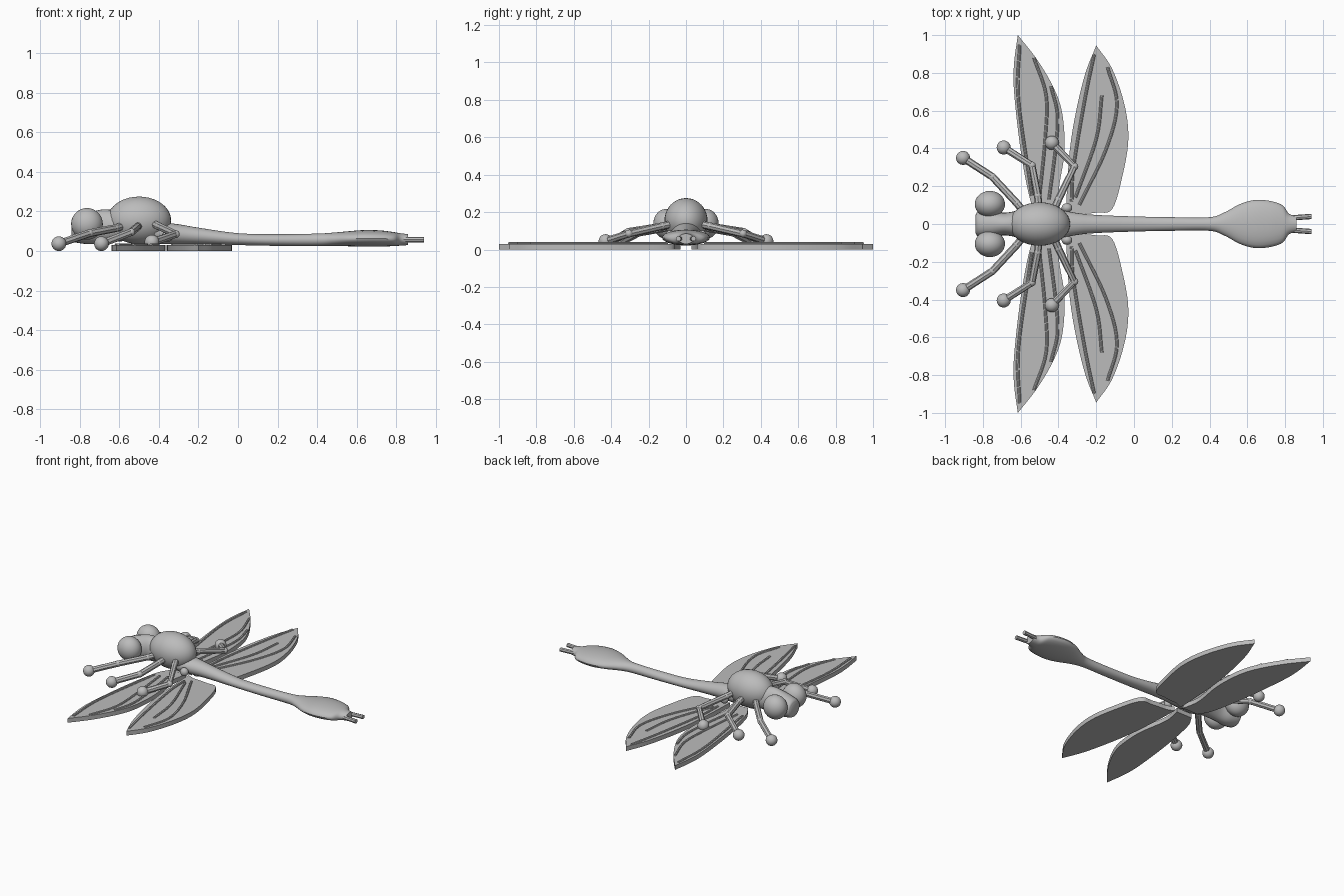
import bpy, bmesh, math
from mathutils import Vector

cube = bpy.data.objects.get("Cube")
if cube:
    bpy.data.objects.remove(cube, do_unlink=True)

grey = bpy.data.materials.new("plain grey")
grey.use_nodes = True
COLOUR = (0.5, 0.5, 0.5, 1)
grey.diffuse_color = COLOUR
grey.node_tree.nodes["Principled BSDF"].inputs["Base Color"].default_value = COLOUR


def finish(name, bm, angle=40):
    bmesh.ops.recalc_face_normals(bm, faces=bm.faces)
    mesh = bpy.data.meshes.new(name)
    bm.to_mesh(mesh)
    bm.free()
    mesh.materials.append(grey)
    obj = bpy.data.objects.new(name, mesh)
    bpy.context.collection.objects.link(obj)
    bpy.ops.object.select_all(action='DESELECT')
    obj.select_set(True)
    bpy.context.view_layer.objects.active = obj
    bpy.ops.object.shade_smooth_by_angle(angle=math.radians(angle))
    return obj


def ball(name, centre, radii):
    bm = bmesh.new()
    bmesh.ops.create_uvsphere(bm, u_segments=32, v_segments=20, radius=1)
    bmesh.ops.scale(bm, vec=radii, verts=bm.verts)
    bmesh.ops.translate(bm, vec=centre, verts=bm.verts)
    return finish(name, bm)


def spline(points, steps=6):
    """Smooth open path through the points."""
    p = [Vector(q) for q in points]
    p = [2 * p[0] - p[1]] + p + [2 * p[-1] - p[-2]]
    out = []
    for a, b, c, d in zip(p, p[1:], p[2:], p[3:]):
        for i in range(steps):
            t = i / steps
            out.append(0.5 * (2 * b + (c - a) * t + (2 * a - 5 * b + 4 * c - d) * t * t
                              + (3 * b - a - 3 * c + d) * t ** 3))
    return out + [p[-2]]


def loft(name, stations, sides=24):
    """Oval body along x; each station is x, half width, bottom, top."""
    bm = bmesh.new()
    rings = []
    for x, w, low, high in stations:
        rings.append([bm.verts.new((x, w * math.cos(a), (low + high) / 2 + (high - low) / 2 * math.sin(a)))
                      for a in (2 * math.pi * i / sides for i in range(sides))])
    for r, s in zip(rings, rings[1:]):
        for i in range(sides):
            j = (i + 1) % sides
            bm.faces.new((r[i], r[j], s[j], s[i]))
    bm.faces.new(rings[0])
    bm.faces.new(rings[-1])
    return finish(name, bm)


def tube(name, points, radius):
    curve = bpy.data.curves.new(name, 'CURVE')
    curve.dimensions = '3D'
    curve.bevel_depth = radius
    curve.bevel_resolution = 2
    curve.use_fill_caps = True
    line = curve.splines.new('POLY')
    line.points.add(len(points) - 1)
    for node, p in zip(line.points, points):
        node.co = (*p, 1)
    curve.materials.append(grey)
    obj = bpy.data.objects.new(name, curve)
    bpy.context.collection.objects.link(obj)
    bpy.ops.object.select_all(action='DESELECT')
    obj.select_set(True)
    bpy.context.view_layer.objects.active = obj
    bpy.ops.object.convert(target='MESH')
    bpy.ops.object.shade_smooth_by_angle(angle=math.radians(40))


def wing(name, lead, trail, side, height=0.03):
    """Flat slab between two edges that run from root to tip."""
    outline = spline(lead) + spline(trail)[::-1][1:]
    bm = bmesh.new()
    base = bm.faces.new([bm.verts.new((x, y * side, 0)) for x, y in outline])
    lifted = bmesh.ops.extrude_face_region(bm, geom=[base], use_keep_orig=True)
    top = [v for v in lifted["geom"] if isinstance(v, bmesh.types.BMVert)]
    bmesh.ops.translate(bm, vec=(0, 0, height), verts=top)
    finish(name, bm, 30)


# Wing edges and veins for one side
WINGS = {
    "front_wing": (
        [(-.50, .03), (-.55, .13), (-.60, .39), (-.635, .7), (-.635, .85), (-.615, 1)],
        [(-.38, .03), (-.40, .16), (-.37, .36), (-.37, .5), (-.39, .63), (-.44, .75), (-.52, .88), (-.615, 1)],
        [[(-.605, .95), (-.612, .66), (-.54, .15)],
         [(-.53, .88), (-.465, .68), (-.47, .45), (-.50, .15)],
         [(-.44, .73), (-.405, .58), (-.415, .4), (-.45, .13)]]),
    "hind_wing": (
        [(-.36, .03), (-.355, .18), (-.34, .39), (-.31, .58), (-.26, .79), (-.2, .945)],
        [(-.31, .05), (-.2, .06), (-.115, .08), (-.06, .26), (-.03, .45), (-.05, .63), (-.115, .82), (-.2, .945)],
        [[(-.21, .9), (-.26, .66), (-.32, .3), (-.33, .12)],
         [(-.14, .83), (-.09, .63), (-.15, .39), (-.29, .1)],
         [(-.17, .68), (-.2, .45), (-.31, .14)]]),
}

# Leg joints for one side: hip, knee, foot
LEGS = {
    "front_leg": [(-.57, .05, .13), (-.62, .11, .115), (-.75, .25, .09), (-.905, .35, .037)],
    "middle_leg": [(-.5, .06, .13), (-.51, .15, .12), (-.54, .31, .095), (-.69, .405, .037)],
    "hind_leg": [(-.43, .06, .14), (-.40, .13, .125), (-.315, .305, .085), (-.435, .43, .045)],
}

for side, tag in ((1, "back"), (-1, "front")):
    for name, (lead, trail, veins) in WINGS.items():
        wing(f"{name}_{tag}", lead, trail, side)
        for i, vein in enumerate(veins):
            path = [(x, y * side, .031) for x, y in spline(vein)]
            tube(f"{name}_vein_{i + 1}_{tag}", path, .008)
    for name, joints in LEGS.items():
        path = [(x, y * side, z) for x, y, z in joints]
        tube(f"{name}_{tag}", path, .02)
        for joint in path[1:-1]:
            ball(f"{name}_joint_{tag}", joint, (.02, .02, .02))
        ball(f"{name}_foot_{tag}", path[-1], (.037, .037, .037))
    ball(f"eye_{tag}", (-.763, .105 * side, .137), (.08, .07, .08))
    ball(f"wing_knob_{tag}", (-.355, .085 * side, .075), (.028, .025, .028))
    tube(f"tail_prong_{tag}", [(.8, .03 * side, .058), (.94, .04 * side, .058)], .014)

# Body
ball("thorax", (-.5, 0, .155), (.162, .115, .12))
loft("head", spline([(-.84, .045, .06, .14), (-.825, .065, .045, .165), (-.76, .07, .035, .19),
                     (-.68, .06, .04, .21), (-.58, .08, .05, .2)]))
loft("tail", spline([(-.42, .08, .035, .15), (-.3, .058, .035, .135), (-.2, .048, .035, .118),
                     (0, .04, .03, .09), (.2, .036, .026, .085), (.4, .036, .025, .088),
                     (.48, .062, .025, .093), (.56, .105, .024, .1), (.64, .127, .022, .106),
                     (.72, .122, .022, .104), (.785, .1, .025, .096), (.82, .055, .027, .09),
                     (.86, .04, .03, .085)]))
